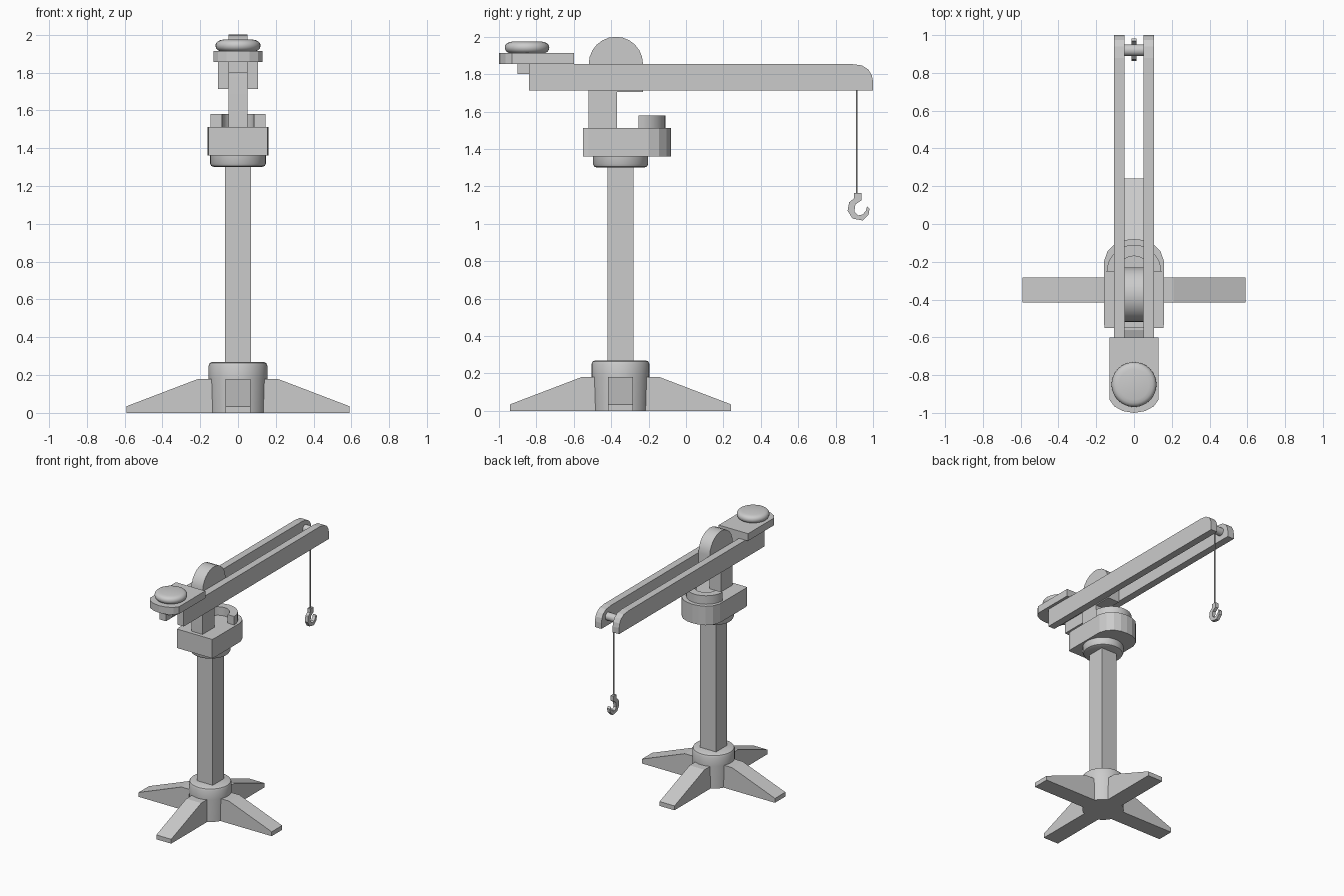
import bpy, bmesh, math
from mathutils import Matrix

if "Cube" in bpy.data.objects:
    bpy.data.objects.remove(bpy.data.objects["Cube"])

MAST_Y = -0.35


def finish(name, bm, smooth=False):
    bmesh.ops.remove_doubles(bm, verts=bm.verts, dist=1e-5)
    bmesh.ops.recalc_face_normals(bm, faces=bm.faces)
    mesh = bpy.data.meshes.new(name)
    bm.to_mesh(mesh)
    bm.free()
    ob = bpy.data.objects.new(name, mesh)
    bpy.context.collection.objects.link(ob)
    if smooth:
        bpy.ops.object.select_all(action='DESELECT')
        ob.select_set(True)
        bpy.context.view_layer.objects.active = ob
        bpy.ops.object.shade_smooth_by_angle(angle=math.radians(35))
    return ob


def prism(name, pts, lo, hi, axis='Z', smooth=False):
    """Extrude an outline: (x, y) along Z, or (y, z) along X."""
    bm = bmesh.new()
    place = (lambda a, b: (a, b, lo)) if axis == 'Z' else (lambda a, b: (lo, a, b))
    face = bm.faces.new([bm.verts.new(place(*p)) for p in pts])
    new = bmesh.ops.extrude_face_region(bm, geom=[face])['geom']
    d = (0, 0, hi - lo) if axis == 'Z' else (hi - lo, 0, 0)
    bmesh.ops.translate(bm, vec=d, verts=[v for v in new if isinstance(v, bmesh.types.BMVert)])
    return finish(name, bm, smooth)


def box(name, x, y, z):
    return prism(name, [(x[0], y[0]), (x[1], y[0]), (x[1], y[1]), (x[0], y[1])], *z)


def lathe(name, profile, y, sides=32):
    """Spin an (r, z) profile that starts and ends on the axis."""
    bm = bmesh.new()
    verts = [bm.verts.new((r, 0, z)) for r, z in profile]
    edges = [bm.edges.new(p) for p in zip(verts, verts[1:])]
    bmesh.ops.spin(bm, geom=verts + edges, cent=(0, 0, 0), axis=(0, 0, 1),
                   angle=2 * math.pi, steps=sides)
    bmesh.ops.translate(bm, vec=(0, y, 0), verts=bm.verts)
    return finish(name, bm, True)


def arc(cx, cy, r, a0, a1, n):
    return [(cx + r * math.cos(math.radians(a0 + (a1 - a0) * i / n)),
             cy + r * math.sin(math.radians(a0 + (a1 - a0) * i / n))) for i in range(n + 1)]


def rod(name, r, length, centre, axis='Z', sides=16):
    bm = bmesh.new()
    bmesh.ops.create_cone(bm, cap_ends=True, segments=sides, radius1=r, radius2=r, depth=length)
    if axis == 'X':
        bmesh.ops.rotate(bm, matrix=Matrix.Rotation(math.pi / 2, 3, 'Y'), verts=bm.verts)
    bmesh.ops.translate(bm, vec=centre, verts=bm.verts)
    return finish(name, bm, True)


# base hub and four sloping legs
lathe("base_hub", [(0, 0), (0.15, 0), (0.155, 0.18), (0.155, 0.25), (0.149, 0.264),
                   (0.135, 0.27), (0, 0.27)], MAST_Y)
for i in range(4):
    leg = prism(f"base_leg_{i + 1}", [(0.08, 0), (0.59, 0), (0.59, 0.035), (0.21, 0.18), (0.08, 0.18)],
                -0.066, 0.066, 'X')
    leg.location.y = MAST_Y
    leg.rotation_euler.z = i * math.pi / 2

# square mast and swivel collar
box("mast", (-0.07, 0.07), (MAST_Y - 0.07, MAST_Y + 0.07), (0.2, 1.32))
lathe("swivel_collar", [(0, 1.3), (0.125, 1.3), (0.141, 1.306), (0.148, 1.32), (0.148, 1.37),
                        (0, 1.37)], MAST_Y)

# turntable with a rounded nose
right = [(0.155, -0.55), (0.16, -0.52), (0.16, -0.2), (0.14, -0.145), (0.1, -0.105), (0.05, -0.085)]
prism("turntable", right + [(0, -0.08)] + [(-x, y) for x, y in reversed(right)], 1.36, 1.512)

# half-ring guard on the turntable
prism("half_ring_guard", arc(0, -0.255, 0.145, 0, 180, 16) + arc(0, -0.255, 0.085, 180, 0, 16),
      1.51, 1.58, smooth=True)

# boom support with a round head
prism("boom_support", [(-0.52, 1.51), (-0.37, 1.51), (-0.37, 1.705), (-0.23, 1.705)]
      + arc(-0.375, 1.855, 0.145, 0, 180, 12), -0.05, 0.05, 'X', True)

# twin boom rails
rail = [(-0.84, 1.713), (1.0, 1.713), (1.0, 1.76), (0.993, 1.795), (0.975, 1.825),
        (0.94, 1.847), (0.88, 1.855), (-0.84, 1.855)]
for side, lo, hi in (("left", -0.107, -0.05), ("right", 0.05, 0.107)):
    prism(f"boom_rail_{side}", rail, lo, hi, 'X')

# counterweight plate, block beneath and knob
half = [(0.13, -0.6), (0.13, -0.93), (0.105, -0.965), (0.06, -0.99)]
prism("counterweight_plate", half + [(0, -1.0)] + [(-x, y) for x, y in reversed(half)], 1.855, 1.913)
box("counterweight_block", (-0.05, 0.05), (-0.9, -0.6), (1.8, 1.86))
lathe("counterweight_knob", [(0, 1.91), (0.09, 1.91)] + arc(0.09, 1.942, 0.029, -75, 75, 8)
      + [(0.08, 1.974), (0, 1.976)], -0.85)

# tip axle, cable and hook
rod("tip_axle", 0.031, 0.12, (0, 0.92, 1.785), 'X')
rod("cable", 0.005, 0.63, (0, 0.913, 1.47), sides=8)
prism("hook", [(0.897, 1.165), (0.937, 1.165), (0.937, 1.125), (0.906, 1.104), (0.9, 1.065),
               (0.92, 1.045), (0.945, 1.05), (0.962, 1.07), (0.968, 1.093), (0.981, 1.08),
               (0.976, 1.048), (0.945, 1.018), (0.89, 1.028), (0.864, 1.07), (0.872, 1.115),
               (0.897, 1.135)], -0.013, 0.013, 'X')
